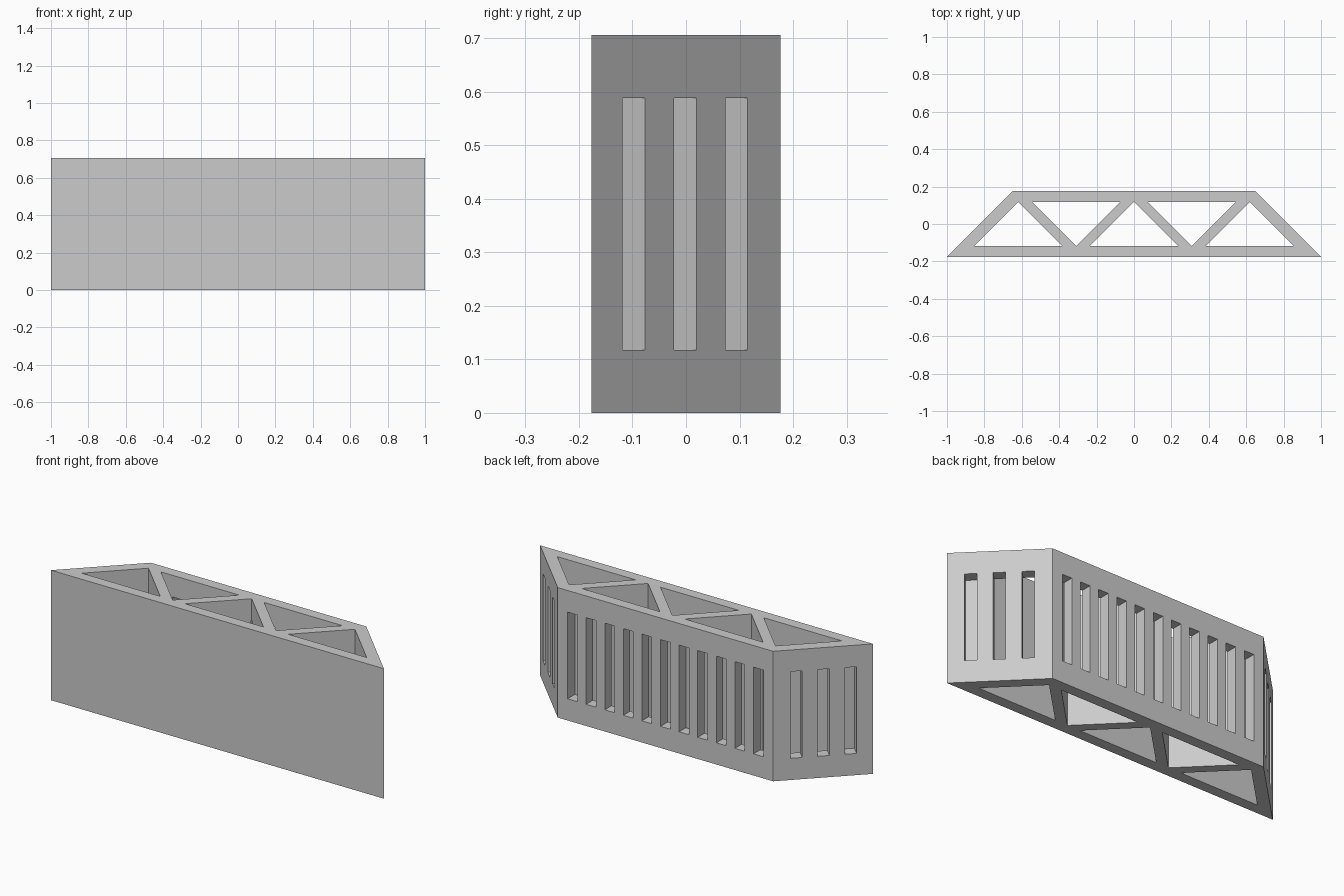
import bpy
import bmesh
import math
from mathutils import Matrix

cube = bpy.data.objects.get("Cube")
if cube:
    bpy.data.objects.remove(cube, do_unlink=True)

T = 1 / 17            # wall thickness
H = 12 * T            # height
D = 3 * T             # half depth
IN = 2 * T            # half depth inside the walls

grey = bpy.data.materials.new("plain grey")
grey.use_nodes = True
colour = (0.6, 0.6, 0.6, 1)
grey.diffuse_color = colour
grey.node_tree.nodes["Principled BSDF"].inputs["Base Color"].default_value = colour


def add_prism(bm, outline, z0, z1):
    """Upright prism from a plan outline."""
    low = [bm.verts.new((x, y, z0)) for x, y in outline]
    top = [bm.verts.new((x, y, z1)) for x, y in outline]
    n = len(outline)
    bm.faces.new(low[::-1])
    bm.faces.new(top)
    for i in range(n):
        j = (i + 1) % n
        bm.faces.new((low[i], low[j], top[j], top[i]))


def add_slot(bm, x, y, angle):
    """Upright slot cutter through a wall whose outer face is at x, y."""
    depth, out = T + 0.003, 0.02
    m = (Matrix.Translation((x, y, H / 2)) @ Matrix.Rotation(angle, 4, "Z")
         @ Matrix.Translation(((out - depth) / 2, 0, 0))
         @ Matrix.Diagonal((depth + out, T, 8 * T, 1)))
    bmesh.ops.create_cube(bm, size=1, matrix=m)


def make_object(name, bm):
    bmesh.ops.recalc_face_normals(bm, faces=bm.faces[:])
    mesh = bpy.data.meshes.new(name)
    bm.to_mesh(mesh)
    bm.free()
    mesh.materials.append(grey)
    obj = bpy.data.objects.new(name, mesh)
    bpy.context.collection.objects.link(obj)
    return obj


# Trapezoid block
bm = bmesh.new()
add_prism(bm, [(-1, -D), (1, -D), (1 - 2 * D, D), (2 * D - 1, D)], 0, H)
body = make_object("truss_body", bm)

# Triangular bays, pointing alternately back and front, with diagonal webs between
bays = bmesh.new()
for i in range(-2, 3):
    x, s = i * 0.31, 1 if i % 2 == 0 else -1
    add_prism(bays, [(x - 2 * IN, -IN * s), (x + 2 * IN, -IN * s), (x, IN * s)],
              -0.1, H + 0.1)

# Slots in the back wall and both slanted ends
slots = bmesh.new()
for i in range(-5, 6):
    add_slot(slots, i * 0.1117, D, math.pi / 2)
for i in range(-1, 2):
    y = -0.0015 + i * 0.096
    x = 1 - D - y
    add_slot(slots, x, y, math.pi / 4)
    add_slot(slots, -x, y, 3 * math.pi / 4)

# Cut, bake the result and drop the cutters
cutters = [make_object("bay_cutter", bays), make_object("slot_cutter", slots)]
for c in cutters:
    c.hide_render = True
    mod = body.modifiers.new(c.name, "BOOLEAN")
    mod.operation = "DIFFERENCE"
    mod.solver = "EXACT"
    mod.object = c
bpy.context.view_layer.update()
graph = bpy.context.evaluated_depsgraph_get()
baked = bpy.data.meshes.new_from_object(body.evaluated_get(graph))
body.modifiers.clear()
body.data = baked
for c in cutters:
    bpy.data.objects.remove(c, do_unlink=True)
